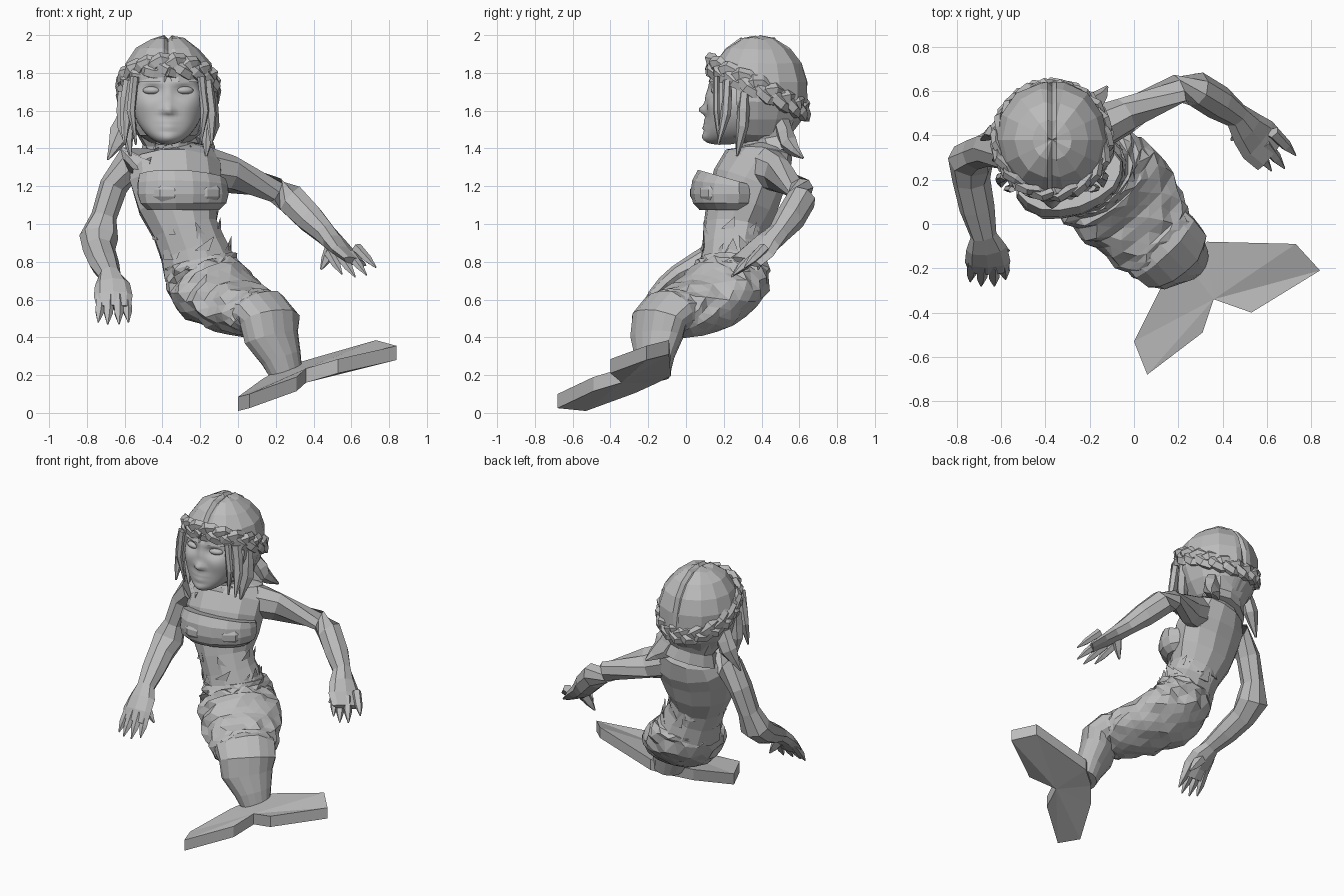
import bpy, bmesh, math, random
from mathutils import Vector, Matrix

random.seed(4)
if "Cube" in bpy.data.objects:
    bpy.data.objects.remove(bpy.data.objects["Cube"], do_unlink=True)

grey = bpy.data.materials.new("plain grey")
grey.use_nodes = True
grey.diffuse_color = (0.5, 0.5, 0.5, 1)
grey.node_tree.nodes["Principled BSDF"].inputs["Base Color"].default_value = (0.5, 0.5, 0.5, 1)


def finish(name, bm, smooth=False):
    bmesh.ops.recalc_face_normals(bm, faces=bm.faces)
    for f in bm.faces:
        f.smooth = smooth
    mesh = bpy.data.meshes.new(name)
    bm.to_mesh(mesh)
    bm.free()
    mesh.materials.append(grey)
    ob = bpy.data.objects.new(name, mesh)
    bpy.context.collection.objects.link(ob)
    return ob


def loft(bm, rings, side, sides=8, steps=1, jitter=0.0, stagger=False):
    """Skin ellipses (x, y, z, half width, half depth) along a path."""
    full = []
    for a, b in zip(rings, rings[1:]):
        for k in range(steps):
            full.append(Vector(a).lerp(Vector(b), k / steps))
    full.append(Vector(rings[-1]))
    centres = [Vector(r[:3]) for r in full]
    loops = []
    for i, r in enumerate(full):
        t = (centres[min(i + 1, len(full) - 1)] - centres[max(i - 1, 0)]).normalized()
        u = Vector(side)
        u = (u - t * u.dot(t)).normalized()
        v = t.cross(u)
        loop = []
        for k in range(sides):
            ang = math.tau * (k + (0.5 * (i % 2) if stagger else 0)) / sides
            s = 1 + random.uniform(-jitter, jitter)
            loop.append(bm.verts.new(centres[i] + (u * math.cos(ang) * r[3] + v * math.sin(ang) * r[4]) * s))
        loops.append(loop)
    for i, (p, q) in enumerate(zip(loops, loops[1:])):
        for k in range(sides):
            m = (k + 1) % sides
            if not stagger:
                bm.faces.new((p[k], p[m], q[m], q[k]))
            elif i % 2 == 0:
                bm.faces.new((p[k], p[m], q[k]))
                bm.faces.new((p[m], q[m], q[k]))
            else:
                bm.faces.new((p[k], p[m], q[m]))
                bm.faces.new((p[k], q[m], q[k]))
    bm.faces.new(loops[0][::-1])
    bm.faces.new(loops[-1])


def tube(name, rings, side, **kw):
    bm = bmesh.new()
    loft(bm, rings, side, **kw)
    return finish(name, bm)


def ball(bm, centre, radii, u=10, v=6, yaw=0):
    m = Matrix.Translation(centre) @ Matrix.Rotation(yaw, 4, "Z") @ Matrix.Diagonal((*radii, 1))
    bmesh.ops.create_uvsphere(bm, u_segments=u, v_segments=v, radius=1, matrix=m)


# torso and neck, turned slightly to the left
YAW = 0.33
across = Vector((math.cos(YAW), math.sin(YAW), 0))
torso = [(-.20, .25, .76, .205, .18), (-.24, .25, .87, .18, .165), (-.28, .26, .97, .18, .165),
         (-.31, .29, 1.09, .225, .185), (-.325, .33, 1.22, .255, .19), (-.33, .38, 1.31, .255, .18),
         (-.335, .41, 1.37, .21, .15), (-.35, .40, 1.42, .11, .11), (-.36, .38, 1.56, .10, .11)]
tube("torso", torso, across, sides=12, jitter=0.025)

# wrapped top: one upright band with two soft swells and a ragged rim
bm = bmesh.new()
for z, a, b, j in ((1.075, .20, .12, .02),):
    loft(bm, [(-.29, .2, z, a, b), (-.29, .2, 1.11, .24, .155), (-.29, .2, 1.16, .25, .165),
              (-.29, .2, 1.21, .25, .16), (-.29, .21, 1.245, .24, .14)], across, sides=16, jitter=j)
for x, y in ((-.375, .135), (-.20, .185)):
    ball(bm, (x, y, 1.165), (.125, .12, .085), 10, 7, YAW)
finish("wrapped_top", bm)

# scaled tail, bent at the knee
heading_side = (.75, .65, 0)
tube("scaled_tail", [(-.2, .25, .80, .20, .175), (-.18, .24, .72, .23, .185), (-.12, .18, .64, .25, .185),
                     (-.02, .07, .57, .24, .155), (.08, -.05, .53, .21, .13), (.14, -.11, .52, .185, .115)],
     heading_side, sides=18, steps=3, jitter=0.085, stagger=True)
tube("lower_tail", [(.07, -.04, .54, .19, .11), (.13, -.10, .53, .195, .125), (.17, -.14, .49, .185, .115),
                    (.18, -.155, .40, .17, .105), (.23, -.165, .29, .12, .09), (.26, -.17, .19, .09, .075)],
     heading_side, sides=16, jitter=0.035)

# tail fluke: two sloping slabs sharing a spine
root, notch = (.22, -.16, .23), (.36, -.34, .235)
lobes = {"left_fluke": [notch, root, (.33, -.08, .27), (.73, -.09, .385), (.84, -.21, .355), (.53, -.40, .285)],
         "right_fluke": [notch, (.31, -.49, .19), (.06, -.68, .1), (0, -.53, .085), (.13, -.27, .18), root]}
for name, pts in lobes.items():
    bm = bmesh.new()
    top = [bm.verts.new(p) for p in pts]
    low = [bm.verts.new(Vector(p) - Vector((0, 0, .075))) for p in pts]
    n = len(pts)
    for ring in (top, low):
        for k in range(1, n - 1):
            bm.faces.new((ring[0], ring[k], ring[k + 1]))
    for k in range(n):
        bm.faces.new((top[k], top[(k + 1) % n], low[(k + 1) % n], low[k]))
    finish(name, bm)

# arms with broad palms and tapered fingers
arms = {
    "left": ([(-.20, .42, 1.30, .12, .11), (-.04, .49, 1.26, .10, .085), (.2, .61, 1.18, .07, .065),
              (.28, .61, 1.13, .08, .085), (.38, .55, 1.03, .08, .08), (.46, .49, .95, .06, .06),
              (.51, .43, .90, .085, .05), (.56, .38, .85, .105, .035), (.62, .32, .80, .10, .022)], (.6, .3, -.3),
             [(.73, .31, .77), (.68, .25, .73), (.62, .24, .72), (.55, .27, .735)], (.44, .38, .76)),
    "right": ([(-.44, .30, 1.30, .12, .11), (-.58, .34, 1.32, .095, .10), (-.66, .34, 1.20, .075, .08),
               (-.71, .32, 1.04, .07, .075), (-.735, .29, .93, .105, .09), (-.735, .20, .86, .085, .08),
               (-.71, .07, .79, .08, .07), (-.68, -.05, .73, .06, .05), (-.665, -.11, .68, .09, .045),
               (-.66, -.17, .62, .10, .035), (-.66, -.21, .56, .09, .022)],
              (1, 0, 0),
              [(-.74, -.26, .48), (-.69, -.28, .47), (-.63, -.28, .47), (-.58, -.25, .48)], (-.565, -.12, .54)),
}
for name, (path, side, tips, thumb) in arms.items():
    tube(name + "_arm", path, side, sides=8, jitter=0.04)
    bm = bmesh.new()
    palm = Vector(path[-2][:3])
    mean = sum((Vector(t) for t in tips), Vector()) / 4
    for tip in tips:
        end = Vector(tip)
        base = palm + (end - mean) * 0.8
        loft(bm, [(*base, .03, .028), (*base.lerp(end, .6), .026, .021), (*end, .004, .004)], side, sides=5)
    end = Vector(thumb)
    start = Vector(path[-3][:3]).lerp(end, .2)
    loft(bm, [(*start, .04, .035), (*start.lerp(end, .55), .028, .022), (*end, .006, .006)], side, sides=5)
    finish(name + "_fingers", bm)

# ragged flakes at the waist and collar
bm = bmesh.new()


def flakes(count, centre, rx, ry, z, size):
    for k in range(count):
        a = math.tau * (k + random.uniform(-.3, .3)) / count
        out = across * math.cos(a) * rx + Vector((-across.y, across.x, 0)) * math.sin(a) * ry
        along = Vector((-out.y, out.x, 0)).normalized() * size * .4
        p = Vector((*centre, z + random.uniform(-.05, .04)))
        tall = Vector((0, 0, size * random.uniform(.6, 1.2)))
        quad = [p + out - along, p + out + along, p + out * .99 + tall + along * random.uniform(-2, 2), p + out * .9]
        vs = [bm.verts.new(c) for c in quad]
        for i, j, m in ((0, 1, 2), (1, 3, 2), (3, 0, 2), (0, 3, 1)):
            bm.faces.new((vs[i], vs[j], vs[m]))


flakes(11, (-.225, .25), .19, .17, .83, .10)
flakes(8, (-.27, .255), .18, .165, .94, .09)
flakes(12, (-.34, .40), .15, .135, 1.38, .05)
finish("flakes", bm)

# face: a smooth ball shaped by soft bumps (x, z, width, height, push forward)
HX, HY, HZ = -.37, .30, 1.63
bumps = [(0, .05, .018, .06, .012), (0, -.025, .022, .026, .038), (.025, -.032, .018, .016, .016),
         (.085, .075, .05, .03, -.03), (.08, .125, .07, .022, .012), (0, -.088, .05, .012, .016),
         (0, -.118, .042, .012, .018), (0, -.102, .06, .005, -.01), (0, -.175, .05, .035, .02),
         (.11, -.01, .05, .05, .01)]
bm = bmesh.new()
for v in bmesh.ops.create_uvsphere(bm, u_segments=56, v_segments=40, radius=1)["verts"]:
    x, y, z = v.co
    low = max(0, -z)
    fx, fz = x * .19 * (1 - .12 * low), z * .21
    fy = math.copysign(abs(y) ** (.62 if y < 0 else 1), y) * .19 - .09 * low ** 2
    if y < 0:
        for bx, bz, w, h, push in bumps:
            for s in ((1, -1) if bx else (1,)):
                fy -= push * math.exp(-((fx - s * bx) / w) ** 2 - ((fz - bz) / h) ** 2)
    v.co = (HX + fx, HY + fy, HZ + fz)
finish("face", bm, True)
bm = bmesh.new()
for s in (-1, 1):
    ball(bm, (HX + s * .088, HY - .137, HZ + .077), (.048, .03, .022), 16, 10, s * .25)
finish("eyes", bm, True)

# hair cap, open around the face, with a centre parting
bm = bmesh.new()
bmesh.ops.create_uvsphere(bm, u_segments=14, v_segments=9, radius=1, matrix=Matrix.Rotation(math.pi / 2, 4, "Z"))
for edge in (-.08, 0, .08):
    bmesh.ops.bisect_plane(bm, geom=bm.verts[:] + bm.edges[:] + bm.faces[:], plane_co=(edge, 0, 0), plane_no=(1, 0, 0))
for v in bm.verts:
    x, y, z = v.co
    s = 1 + random.uniform(-.025, .02)
    if abs(x) < .03 and z > .1:
        s = .93
    v.co = (HX + x * .26 * s, .38 + y * .27 * s, 1.7 + z * .3 * s)
gone = [f for f in bm.faces if f.calc_center_median().y < .29 and f.calc_center_median().z < 1.79]
bmesh.ops.delete(bm, geom=gone, context="FACES")
finish("hair_cap", bm)

# braid circling the head, three chunky crossing strands
bm = bmesh.new()
for strand in range(3):
    path = []
    for k in range(43):
        a = math.tau * k / 42
        w = 6 * a + strand * math.tau / 3
        r = .248 + .012 * math.sin(2 * w)
        y = .38 - r * math.cos(a)
        path.append((HX + r * math.sin(a), y, 1.845 - .47 * (y - .12) + .036 * math.sin(w), .036, .024))
    loft(bm, path, (0, 0, 1), sides=5, jitter=.1)
finish("braid", bm)

# loose locks beside the face: start, middle, tip, width
locks = [((.20, .22, 1.76), (.225, .21, 1.58), (.23, .17, 1.42), .036),
         ((.175, .16, 1.78), (.195, .16, 1.60), (.17, .18, 1.42), .024),
         ((.215, .31, 1.70), (.22, .30, 1.52), (.20, .27, 1.36), .05)]
bm = bmesh.new()


def lock(points, w):
    a, b, c = points
    loft(bm, [(*a, w, w * .6), (*b, w, w * .7), (*c, .006, .006)], (1, 0.3, 0), sides=6, steps=2, jitter=.15)


for s in (-1, 1):
    for a, b, c, w in locks:
        lock([(HX + s * p[0], p[1], p[2]) for p in (a, b, c)], w)
# swept locks over the shoulders
lock([(-.57, .42, 1.60), (-.62, .42, 1.48), (-.69, .38, 1.34)], .06)
lock([(-.24, .50, 1.53), (-.19, .54, 1.42), (-.12, .62, 1.35)], .07)
finish("loose_locks", bm)

# nape hair gathering into the neck
tube("nape_hair", [(HX, .42, 1.62, .23, .20), (HX, .43, 1.52, .19, .16), (-.36, .44, 1.44, .15, .12),
                   (-.35, .46, 1.36, .19, .12)], across, sides=11, jitter=.06)
